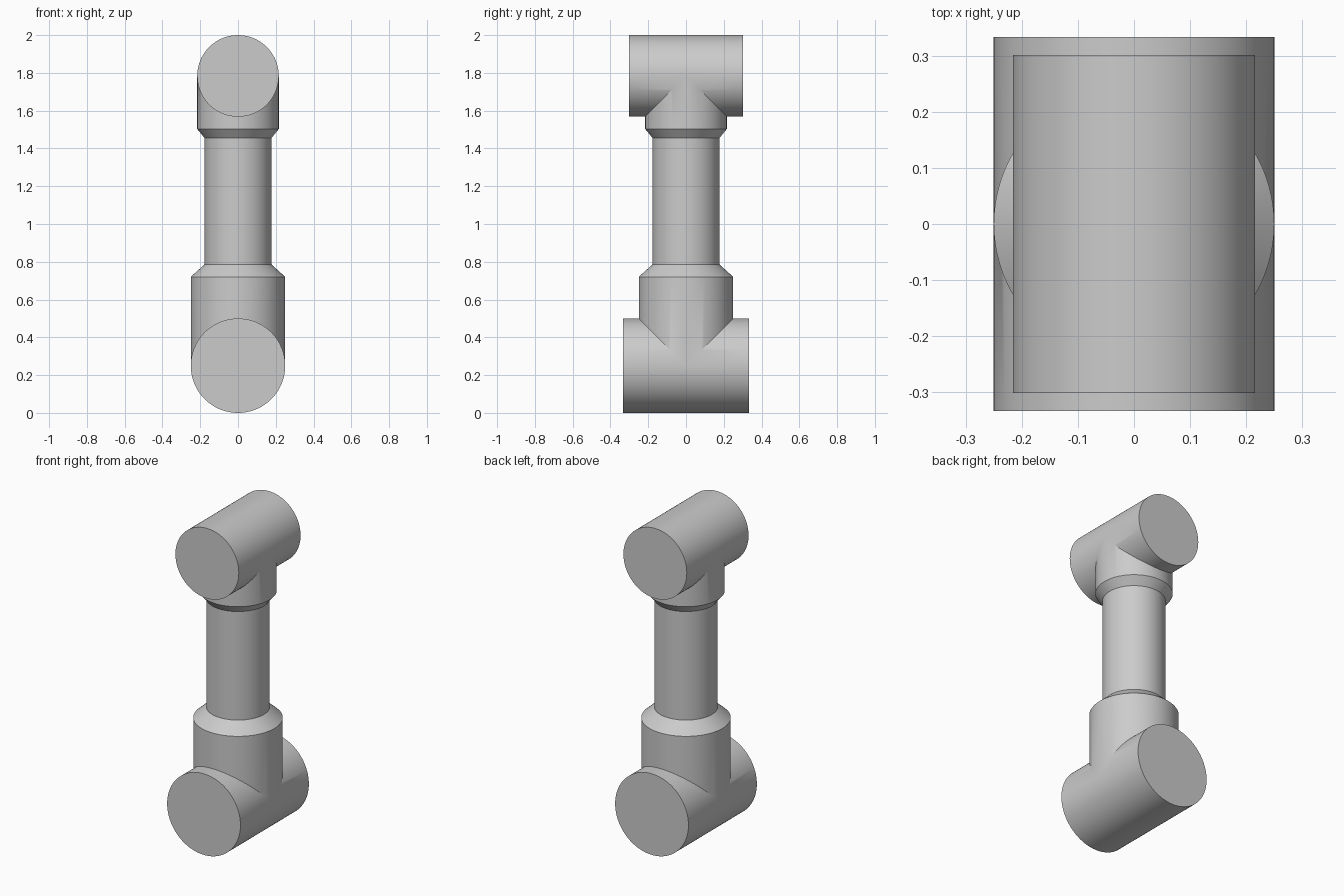
import bpy, bmesh
from math import sin, cos, tau, radians

if "Cube" in bpy.data.objects:
    bpy.data.objects.remove(bpy.data.objects["Cube"])

SEG = 96
ANGLES = [tau * i / SEG for i in range(SEG)]


def loft(bm, rings, cap=False):
    """Skin a list of closed rings of points; optionally close the first ring."""
    loops = [[bm.verts.new(p) for p in ring] for ring in rings]
    for a, b in zip(loops, loops[1:]):
        for i in range(SEG):
            j = (i + 1) % SEG
            bm.faces.new((a[i], a[j], b[j], b[i]))
    if cap:
        bm.faces.new(loops[0])


def circle(r, z):
    return [(r * cos(a), r * sin(a), z) for a in ANGLES]


def finish(bm, name):
    bmesh.ops.remove_doubles(bm, verts=bm.verts, dist=1e-5)
    bmesh.ops.recalc_face_normals(bm, faces=bm.faces)
    mesh = bpy.data.meshes.new(name)
    bm.to_mesh(mesh)
    bm.free()
    obj = bpy.data.objects.new(name, mesh)
    bpy.context.collection.objects.link(obj)
    bpy.ops.object.select_all(action='DESELECT')
    obj.select_set(True)
    bpy.context.view_layer.objects.active = obj
    bpy.ops.object.shade_smooth_by_angle(angle=radians(25))
    return obj


def tee(name, r, half_len, centre, up, neck):
    """Crossing barrel with an equal-radius stem mitred into it, then a neck."""
    bm = bmesh.new()
    # two half barrels, cut away at 45 degrees where the stem enters
    for s in (-1, 1):
        end = [(r * cos(a), s * half_len, centre + up * r * sin(a)) for a in ANGLES]
        joint = [(r * cos(a), s * max(r * sin(a), 0), centre + up * r * sin(a))
                 for a in ANGLES]
        loft(bm, [end, joint], cap=True)
    # stem starting on the mitre line, followed by the tapered neck
    saddle = [(r * cos(a), r * sin(a), centre + up * abs(r * sin(a))) for a in ANGLES]
    loft(bm, [saddle] + [circle(*n) for n in neck])
    return finish(bm, name)


TUBE_R = 0.177

# lower and upper joints
tee("lower_joint", 0.25, 0.333, 0.25, 1, [(0.25, 0.72), (TUBE_R, 0.786)])
tee("upper_joint", 0.216, 0.301, 1.784, -1, [(0.216, 1.503), (TUBE_R, 1.455)])

# connecting tube
bm = bmesh.new()
loft(bm, [circle(TUBE_R, 0.786), circle(TUBE_R, 1.455)])
finish(bm, "link_tube")
